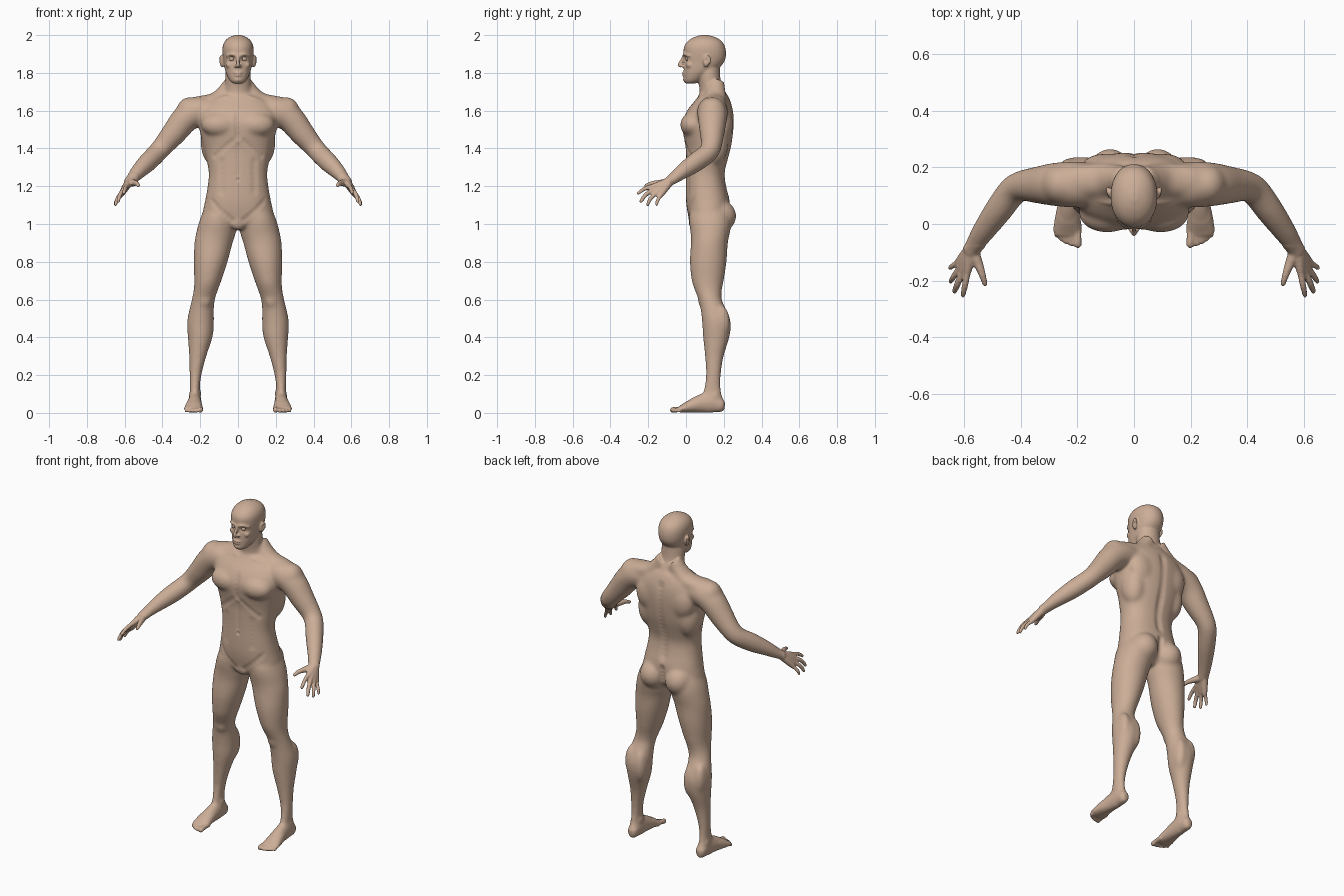
import bpy, bmesh, math
from mathutils import Vector, Matrix, kdtree

bm = bmesh.new()


def spline(rows, k=4):
    """Catmull-Rom interpolation of number tuples."""
    out = []
    for i in range(len(rows) - 1):
        p0, p1 = rows[max(i - 1, 0)], rows[i]
        p2, p3 = rows[i + 1], rows[min(i + 2, len(rows) - 1)]
        for j in range(k):
            t = j / k
            out.append([0.5 * (2 * b + (c - a) * t + (2 * a - 5 * b + 4 * c - d) * t * t
                               + (3 * b - a - 3 * c + d) * t ** 3)
                        for a, b, c, d in zip(p0, p1, p2, p3)])
    return out + [list(rows[-1])]


def skin(rings):
    loops = [[bm.verts.new(p) for p in ring] for ring in rings]
    n = len(loops[0])
    for a, b in zip(loops, loops[1:]):
        for i in range(n):
            bm.faces.new((a[i], a[(i + 1) % n], b[(i + 1) % n], b[i]))
    bm.faces.new(loops[0][::-1])
    bm.faces.new(loops[-1])


def oval(e=2.0, n=28):
    f = lambda c: math.copysign(abs(c) ** (2 / e), c)
    return [(f(math.cos(2 * math.pi * i / n)), f(math.sin(2 * math.pi * i / n))) for i in range(n)]


def tower(rows, e=2.0):
    """Horizontal sections: z, x min, x max, y min, y max."""
    skin([[((x0 + x1) / 2 + c * (x1 - x0) / 2, (y0 + y1) / 2 + s * (y1 - y0) / 2, z)
           for c, s in oval(e)] for z, x0, x1, y0, y1 in spline(rows)])


def limb(rows, side=(0, 0, 1)):
    """Sections across a path: x, y, z, radius along side, other radius."""
    pts = spline(rows)
    pos = [Vector(p[:3]) for p in pts]
    rings = []
    for i, p in enumerate(pts):
        t = (pos[min(i + 1, len(pos) - 1)] - pos[max(i - 1, 0)]).normalized()
        u = Vector(side)
        u = (u - t * u.dot(t)).normalized()
        v = t.cross(u)
        rings.append([pos[i] + u * (p[3] * c) + v * (p[4] * s) for c, s in oval(2, 20)])
    skin(rings)


def ball(c, r):
    bmesh.ops.create_uvsphere(bm, u_segments=24, v_segments=14, radius=1,
                              matrix=Matrix.Translation(c) @ Matrix.Diagonal((*r, 1)))


def digit(*pts):
    """Round finger through x, y, z, radius points."""
    limb([(*p, p[3]) for p in pts], (1, 0.1, 0.3))
    for p in (pts[0], pts[-1]):
        ball(p[:3], (p[3],) * 3)


# leg
tower([(1.10, .03, .165, .04, .21), (1.05, .012, .192, .018, .235), (1.00, .006, .21, .017, .24),
       (.95, .012, .222, .024, .232), (.90, .028, .231, .026, .222), (.80, .055, .235, .02, .215),
       (.70, .088, .232, .03, .20), (.65, .106, .235, .046, .19), (.60, .122, .245, .066, .19),
       (.55, .127, .257, .077, .212), (.48, .127, .27, .085, .237), (.40, .135, .266, .09, .23),
       (.30, .167, .259, .10, .20), (.20, .193, .257, .105, .185), (.12, .203, .255, .093, .186),
       (.06, .20, .258, .08, .198), (.015, .207, .25, .1, .195)])
ball((.178, .087, .60), (.038, .024, .045))
ball((.166, .188, .46), (.038, .05, .10))
ball((.232, .188, .48), (.034, .045, .09))
ball((.207, .14, .105), (.016, .02, .02))
ball((.25, .155, .09), (.013, .018, .02))

# foot and toes
limb([(.228, .205, .035, .012, .018), (.228, .19, .038, .028, .036), (.228, .14, .055, .034, .055),
      (.23, .08, .05, .038, .05), (.234, .02, .034, .046, .034), (.235, -.02, .022, .051, .021),
      (.235, -.04, .017, .046, .014)], (1, 0, 0))
for x, y, r in ((.199, -.071, .015), (.222, -.069, .011), (.24, -.062, .0105),
                (.257, -.052, .010), (.273, -.038, .010)):
    digit((x, -.005, .021, r), (x, (y - .01) / 2, .02, r * .9), (x, y, r, r))

# arm
limb([(.13, .14, 1.60, .06, .075), (.21, .14, 1.597, .08, .082), (.275, .14, 1.56, .075, .078),
      (.34, .138, 1.48, .066, .066), (.395, .135, 1.415, .056, .055), (.43, .115, 1.375, .053, .053),
      (.48, .048, 1.325, .052, .05), (.53, -.022, 1.275, .041, .042), (.565, -.075, 1.234, .029, .034),
      (.58, -.10, 1.218, .025, .03)])
ball((.258, .14, 1.59), (.07, .074, .082))

# hand and fingers
for k, m, t, r in (((.588, -.165, 1.203), (.598, -.218, 1.187), (.605, -.252, 1.163), .0125),
                   ((.604, -.165, 1.184), (.624, -.212, 1.156), (.635, -.238, 1.120), .013),
                   ((.615, -.153, 1.167), (.639, -.188, 1.134), (.648, -.203, 1.103), .012),
                   ((.620, -.134, 1.153), (.644, -.150, 1.124), (.651, -.156, 1.103), .011)):
    base = Vector((.577, -.088, 1.222)).lerp(Vector(k), .12)
    digit((*base, .022), (*base.lerp(Vector(k), .55), .0185), (*k, .0145))
    digit((*k, r), (*m, r * .92), (*t, r * .75))
digit((.572, -.09, 1.222, .022), (.553, -.135, 1.217, .018), (.537, -.178, 1.215, .013),
      (.527, -.212, 1.204, .010))

# chest, back, shoulder and buttock masses
limb([(.03, .16, 1.74, .045, .045), (.11, .155, 1.657, .045, .06), (.21, .15, 1.632, .045, .06)])
ball((.095, .035, 1.525), (.10, .066, .066))
ball((.105, .195, 1.53), (.085, .054, .10))
ball((.13, .15, 1.43), (.068, .075, .12))
ball((.084, .172, 1.042), (.082, .095, .088))

# ear, cheek, brow and nostril
ball((.084, .108, 1.862), (.013, .018, .033))
ball((.093, .116, 1.868), (.006, .018, .026))
ball((.045, .022, 1.842), (.02, .022, .018))
limb([(.008, -.014, 1.893, .006, .007), (.035, -.006, 1.898, .007, .008), (.062, .022, 1.888, .006, .007)])
ball((.012, -.019, 1.836), (.009, .011, .008))

# mirror the side parts
twin = bmesh.ops.duplicate(bm, geom=bm.verts[:] + bm.edges[:] + bm.faces[:])["geom"]
bmesh.ops.scale(bm, vec=(-1, 1, 1), verts=[g for g in twin if isinstance(g, bmesh.types.BMVert)])

# torso, neck and head
tower([(z, -w, w, a, b) for z, w, a, b in (
    (.972, .05, .06, .17), (1.0, .13, .025, .20), (1.05, .185, .01, .225), (1.12, .175, 0, .232),
    (1.20, .161, -.001, .214), (1.27, .155, 0, .206), (1.34, .167, 0, .222), (1.40, .182, -.002, .238),
    (1.47, .198, -.015, .249), (1.54, .212, -.02, .254), (1.60, .21, .005, .25),
    (1.65, .17, .045, .236), (1.685, .10, .07, .22))], 2.3)
tower([(z, -w, w, a, b) for z, w, a, b in (
    (1.62, .10, .08, .23), (1.69, .078, .073, .214), (1.74, .069, .068, .188),
    (1.80, .067, .06, .18), (1.86, .06, .06, .18))])
tower([(z, -w, w, a, b) for z, w, a, b in (
    (1.743, .022, .0, .045), (1.757, .042, -.010, .08), (1.79, .06, -.012, .125),
    (1.82, .07, -.012, .17), (1.86, .077, -.010, .203), (1.90, .082, -.013, .212),
    (1.94, .081, -.010, .206), (1.97, .068, .012, .187), (1.99, .043, .045, .153),
    (2.001, .012, .082, .112))], 2.15)
ball((0, .004, 1.764), (.026, .02, .017))
limb([(0, -.010, 1.893, .008, .009), (0, -.022, 1.865, .009, .0085), (0, -.034, 1.843, .011, .010),
      (0, -.026, 1.833, .008, .010)], (0, 1, 0))
ball((0, -.010, 1.799), (.024, .012, .006))
ball((0, -.009, 1.787), (.021, .012, .006))
ball((0, .045, 1.01), (.045, .032, .045))
bmesh.ops.recalc_face_normals(bm, faces=bm.faces[:])

# fuse everything into one skin
mesh = bpy.data.meshes.new("body")
bm.to_mesh(mesh)
bm.free()
body = bpy.data.objects.new("body", mesh)
bpy.context.collection.objects.link(body)
mod = body.modifiers.new("fuse", "REMESH")
mod.mode, mod.voxel_size = "VOXEL", .005
bpy.context.view_layer.update()
fused = bpy.data.meshes.new_from_object(body.evaluated_get(bpy.context.evaluated_depsgraph_get()))
body.modifiers.clear()
body.data = fused

bm = bmesh.new()
bm.from_mesh(fused)


def smooth(verts, times):
    for _ in range(times):
        bmesh.ops.smooth_vert(bm, verts=verts, factor=.5, use_axis_x=True, use_axis_y=True, use_axis_z=True)


smooth([v for v in bm.verts if .06 < v.co.z < 1.74 and not (abs(v.co.x) > .5 and v.co.y < -.08)], 30)
smooth(bm.verts[:], 2)
bm.normal_update()
bm.verts.ensure_lookup_table()
tree = kdtree.KDTree(len(bm.verts))
for v in bm.verts:
    tree.insert(v.co, v.index)
tree.balance()


def stroke(p, q, r, depth, n=1):
    """Push (-) or pull (+) the skin along a mirrored line of dabs."""
    for i in range(n):
        c = Vector(p).lerp(Vector(q), i / max(n - 1, 1))
        for s in ((1,) if abs(c.x) < 1e-4 else (1, -1)):
            for co, idx, d in tree.find_range((c.x * s, c.y, c.z), r):
                v = bm.verts[idx]
                v.co += v.normal * (depth * (1 - (d / r) ** 2) ** 2)


# muscle grooves, navel, spine, cleft, eye sockets, mouth and ear hollows
stroke((0, -.015, 1.60), (0, -.015, 1.46), .03, -.006, 6)
stroke((0, 0, 1.42), (0, 0, 1.26), .022, -.003, 9)
stroke((0, 0, 1.235), (0, 0, 1.235), .014, -.008)
stroke((.03, .0, 1.44), (.12, .03, 1.36), .025, -.004, 6)
stroke((.085, .01, 1.33), (.085, .015, 1.17), .03, -.003, 7)
stroke((.03, .02, 1.02), (.15, .03, 1.13), .025, -.004, 7)
stroke((0, .245, 1.62), (0, .21, 1.17), .035, -.006, 18)
stroke((0, .235, 1.11), (0, .235, .98), .028, -.009, 7)
stroke((.06, .07, 1.675), (.17, .07, 1.66), .018, .003, 8)
stroke((.033, -.004, 1.874), (.033, -.004, 1.874), .021, -.012)
stroke((0, -.02, 1.793), (.022, -.012, 1.793), .007, -.003, 5)
stroke((.098, .103, 1.863), (.098, .106, 1.872), .013, -.005, 2)
smooth(bm.verts[:], 2)
bm.to_mesh(fused)
bm.free()
fused.shade_smooth()

tan = bpy.data.materials.new("skin")
tan.diffuse_color = (.60, .42, .31, 1)
fused.materials.clear()
fused.materials.append(tan)

# eyes
for s, name in ((1, "eye_left"), (-1, "eye_right")):
    bpy.ops.mesh.primitive_uv_sphere_add(segments=20, ring_count=12, radius=.0135,
                                         location=(s * .033, .0105, 1.874))
    eye = bpy.context.object
    eye.name = name
    eye.data.shade_smooth()
    eye.data.materials.append(tan)
